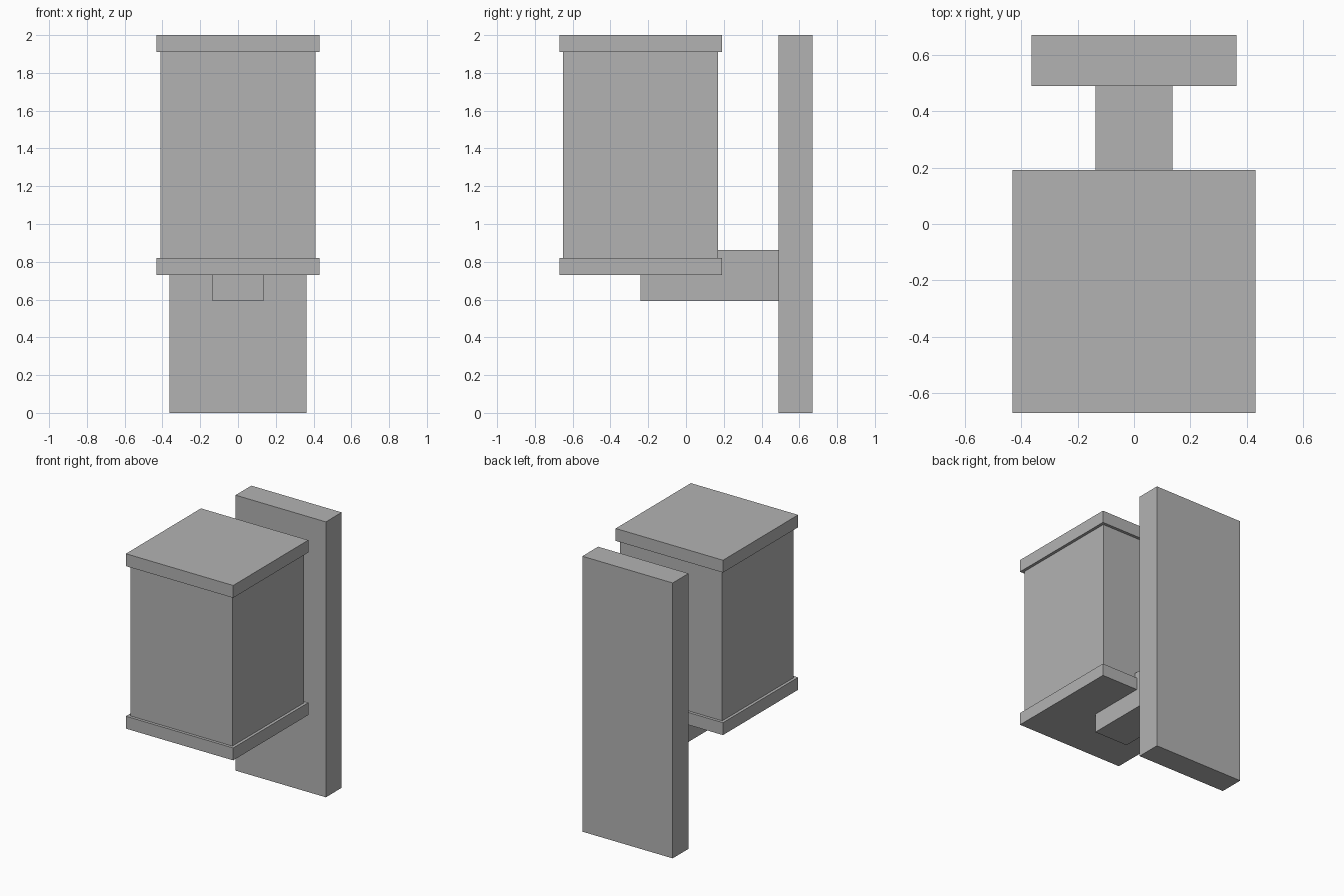
import bpy

if "Cube" in bpy.data.objects:
    bpy.data.objects.remove(bpy.data.objects["Cube"])

# Single matte grey for every part
grey = bpy.data.materials.new("plain_grey")
grey.diffuse_color = (0.45, 0.45, 0.45, 1.0)
grey.use_nodes = True
grey.node_tree.nodes["Principled BSDF"].inputs["Base Color"].default_value = grey.diffuse_color


def box(name, half_width, y0, y1, z0, z1):
    """Box centred on x = 0, given its half width and y / z extents."""
    bpy.ops.mesh.primitive_cube_add(size=1, location=(0, (y0 + y1) / 2, (z0 + z1) / 2))
    obj = bpy.context.object
    obj.name = name
    obj.scale = (2 * half_width, y1 - y0, z1 - z0)
    bpy.ops.object.transform_apply(location=False, rotation=False, scale=True)
    obj.data.materials.append(grey)
    return obj


LAMP_Y = -0.24   # centre of the lamp housing
BODY, CAP = 0.41, 0.431   # half widths

# Wall plate and the arm that carries the lamp
box("wall_plate", 0.363, 0.49, 0.671, 0.0, 2.0)
box("support_arm", 0.136, LAMP_Y, 0.49, 0.592, 0.863)

# Lamp housing between two overhanging caps
box("lamp_body", BODY, LAMP_Y - BODY, LAMP_Y + BODY, 0.82, 1.91)
for name, z in (("bottom_cap", 0.73), ("top_cap", 1.91)):
    box(name, CAP, LAMP_Y - CAP, LAMP_Y + CAP, z, z + 0.09)
